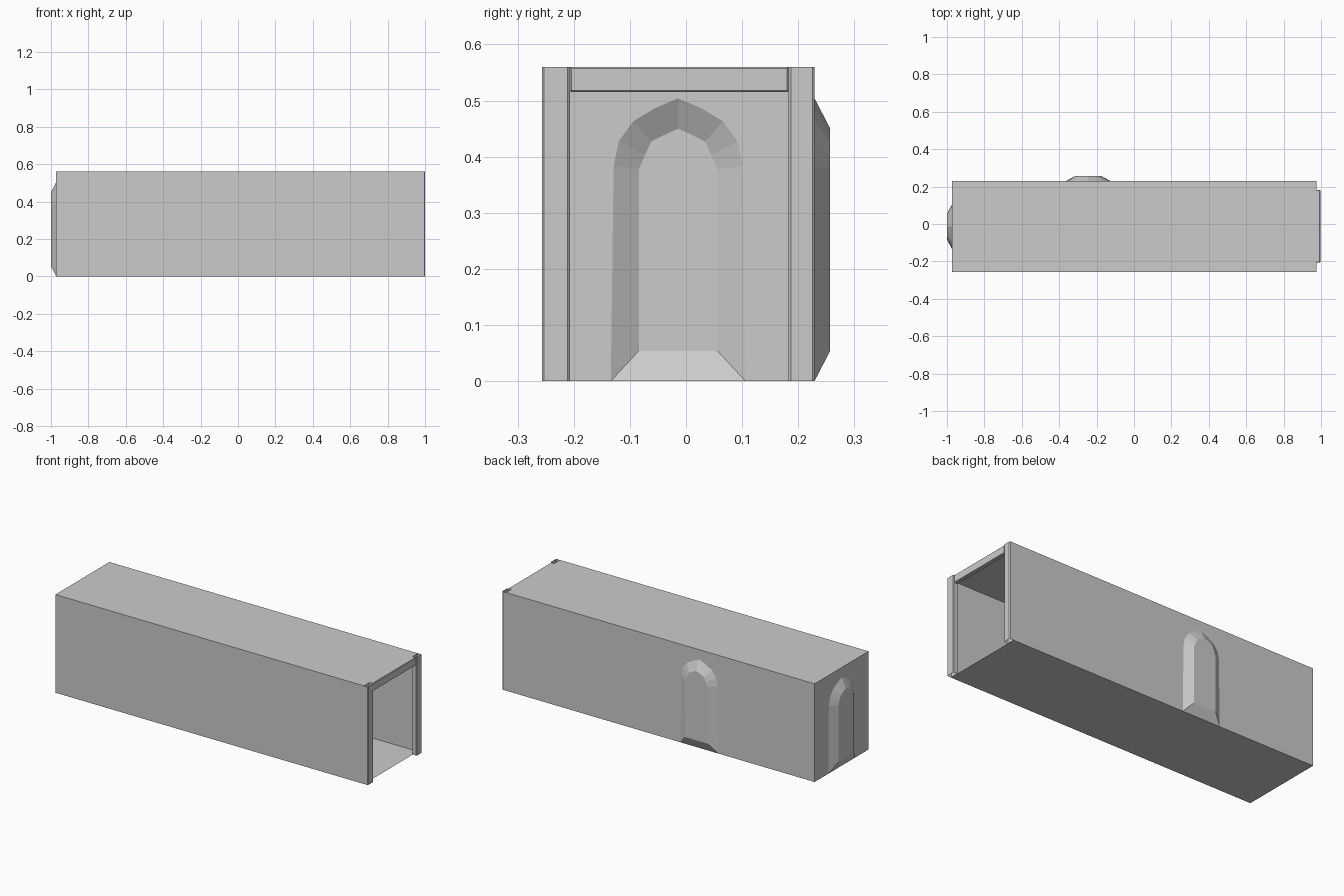
import bpy

if "Cube" in bpy.data.objects:
    bpy.data.objects.remove(bpy.data.objects["Cube"])

X0, X1, XE = -0.972, 0.975, 1.0      # end wall, doorway, frame front
Y0, Y1, H = -0.257, 0.229, 0.56
YC = (Y0 + Y1) / 2


def make(name, verts, faces):
    me = bpy.data.meshes.new(name)
    me.from_pydata(verts, [], faces)
    me.update()
    ob = bpy.data.objects.new(name, me)
    bpy.context.collection.objects.link(ob)
    return ob


def mirrored(half):
    # half runs from the foot to the apex; the apex is shared
    return [(-u, z) for u, z in half] + [(u, z) for u, z in half[-2::-1]]


# Arch outlines: opening in the wall and smaller back panel of the niche
outer = mirrored([(0.12, 0), (0.115, 0.383), (0.106, 0.427), (0.08, 0.463),
                  (0.04, 0.487), (0, 0.504)])
inner = mirrored([(0.07, 0.054), (0.07, 0.378), (0.059, 0.403), (0.048, 0.427),
                  (0.024, 0.439), (0, 0.45)])


def niche_wall(name, u0, u1, centre, place):
    """Wall with an arched opening and a sloped niche pushed outward."""
    n = len(outer)
    verts = [place(centre + u, z, 0) for u, z in outer]
    verts += [place(centre + u, z, 0.028) for u, z in inner]
    verts += [place(u1, 0, 0), place(u1, H, 0), place(centre, H, 0),
              place(u0, H, 0), place(u0, 0, 0)]
    c, apex = 2 * n, n // 2
    faces = [(i, (i + 1) % n, n + (i + 1) % n, n + i) for i in range(n)]
    faces.append(tuple(range(n, 2 * n)))
    faces.append((c + 4, *range(apex + 1), c + 2, c + 3))
    faces.append((*range(apex, n), c, c + 1, c + 2))
    return make(name, verts, faces)


# Walls with niches
niche_wall("end_wall", Y0, Y1, YC, lambda u, z, d: (X0 - d, u, z))
niche_wall("back_wall", X0, X1, -0.245, lambda u, z, d: (u, Y1 + d, z))

# Front wall, roof and floor as thin sheets
make("front_wall", [(X0, Y0, 0), (X1, Y0, 0), (X1, Y0, H), (X0, Y0, H)], [(0, 1, 2, 3)])
for name, z in (("roof", H), ("floor", 0)):
    make(name, [(X0, Y0, z), (X1, Y0, z), (X1, Y1, z), (X0, Y1, z)], [(0, 1, 2, 3)])


def post(name, y0, y1):
    """Hollow chamfered upright, open at both ends."""
    a, b, c = X1 - 0.003, XE, 0.004
    ring = [(a, y0), (b - c, y0), (b, y0 + c), (b, y1 - c), (b - c, y1), (a, y1)]
    n = len(ring)
    verts = [(x, y, z) for z in (0, H) for x, y in ring]
    make(name, verts, [(i, (i + 1) % n, n + (i + 1) % n, n + i) for i in range(n)])


# Door frame at the open end
post("front_door_post", Y0, -0.207)
post("back_door_post", 0.183, Y1)

bpy.ops.mesh.primitive_cube_add(size=1, location=(0.984, -0.012, 0.5375))
lintel = bpy.context.object
lintel.name = "door_lintel"
lintel.scale = (0.024, 0.39, 0.045)
bpy.ops.object.transform_apply(location=False, rotation=False, scale=True)
bev = lintel.modifiers.new("soft_edge", 'BEVEL')
bev.width = 0.003
bev.segments = 1
